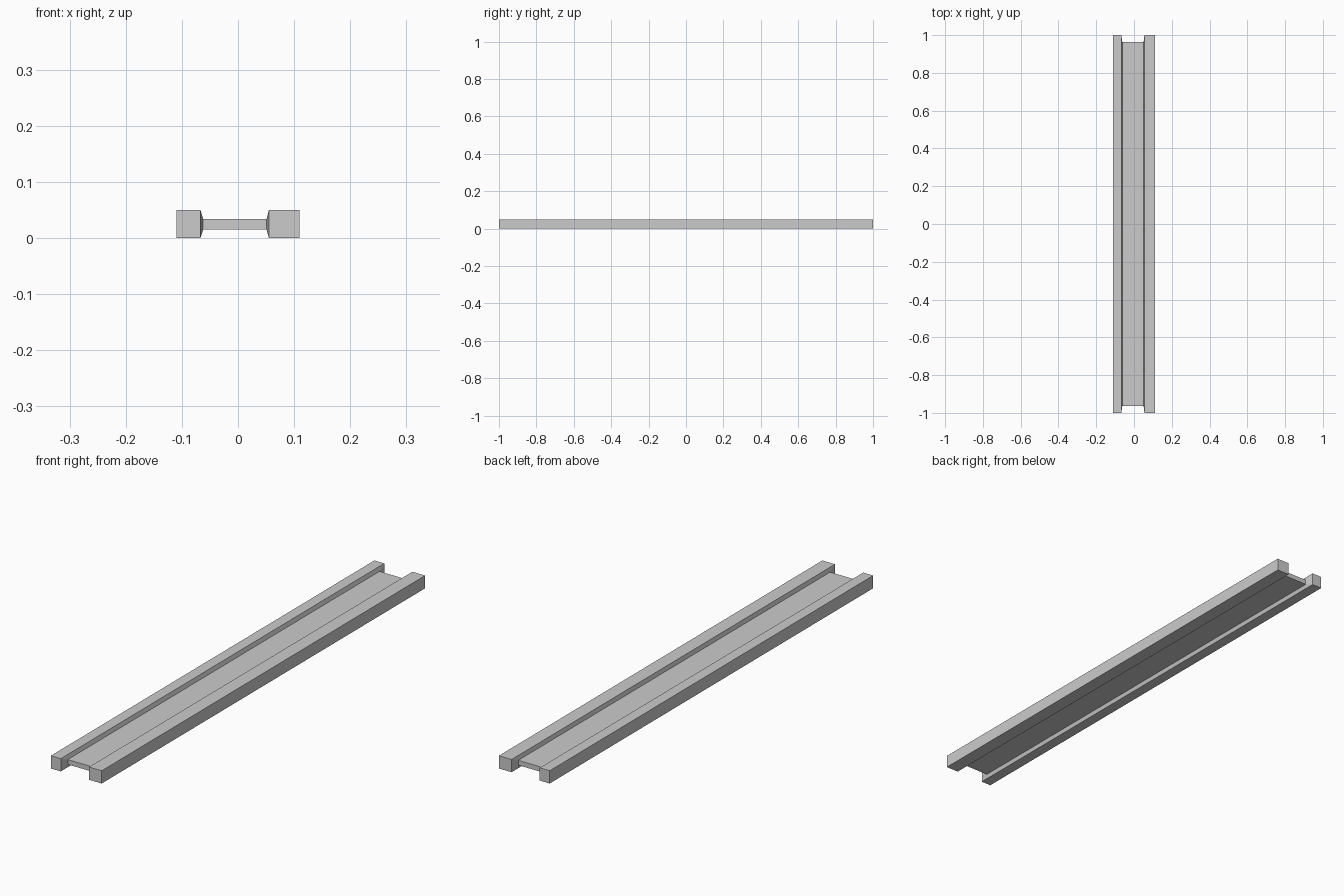
import bpy, bmesh

if "Cube" in bpy.data.objects:
    bpy.data.objects.remove(bpy.data.objects["Cube"])

# Sections across the width: (x, half length in y, z bottom, z top)
RAIL = (1.0, 0.0, 0.05)
WEB = (0.964, 0.015, 0.034)
sections = [(-0.11, RAIL), (-0.067, RAIL), (-0.062, WEB),
            (0.051, WEB), (0.055, RAIL), (0.11, RAIL)]


def loft(name, sections):
    """Join rectangular sections along x into one closed solid."""
    bm = bmesh.new()
    rings = []
    for x, (half, low, high) in sections:
        corners = [(-half, low), (half, low), (half, high), (-half, high)]
        rings.append([bm.verts.new((x, y, z)) for y, z in corners])
    for a, b in zip(rings, rings[1:]):
        for i in range(4):
            j = (i + 1) % 4
            bm.faces.new((a[i], a[j], b[j], b[i]))
    bm.faces.new(rings[0])
    bm.faces.new(rings[-1])
    bmesh.ops.recalc_face_normals(bm, faces=bm.faces[:])
    mesh = bpy.data.meshes.new(name)
    bm.to_mesh(mesh)
    bm.free()
    obj = bpy.data.objects.new(name, mesh)
    bpy.context.collection.objects.link(obj)
    return obj


# Two side rails joined by a thin recessed web, with tapered inner shoulders
loft("railed_beam", sections)
